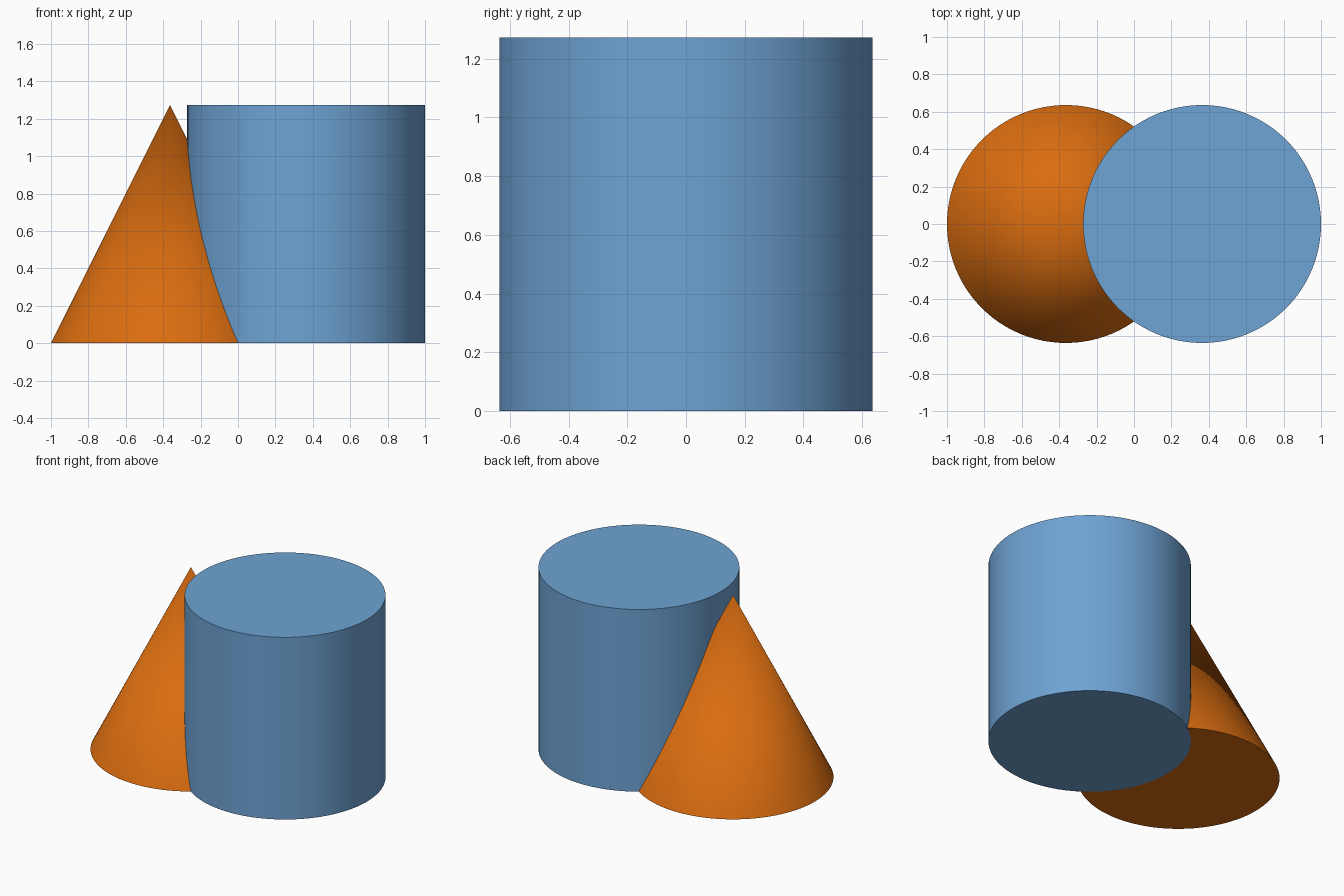
import bpy
import math

if "Cube" in bpy.data.objects:
    bpy.data.objects.remove(bpy.data.objects["Cube"])

R = 0.636      # radius of both solids
H = 1.273      # height of both solids
CX = 0.364     # distance of each axis from the centre
SIDES = 96


def finish(name, colour_name, colour):
    obj = bpy.context.object
    obj.name = name
    mat = bpy.data.materials.new(colour_name)
    mat.diffuse_color = (*colour, 1.0)
    mat.use_nodes = True
    mat.node_tree.nodes["Principled BSDF"].inputs["Base Color"].default_value = mat.diffuse_color
    obj.data.materials.append(mat)
    bpy.ops.object.shade_smooth_by_angle(angle=math.radians(30))
    return obj


# Blue cylinder on the right
bpy.ops.mesh.primitive_cylinder_add(vertices=SIDES, radius=R, depth=H,
                                    location=(CX, 0, H / 2))
finish("cylinder", "blue", (0.156, 0.366, 0.658))

# Orange cone on the left, its base a hair above the cylinder's base
LIFT = 0.001
bpy.ops.mesh.primitive_cone_add(vertices=SIDES, radius1=R, radius2=0, depth=H - LIFT,
                                location=(-CX, 0, (H + LIFT) / 2))
finish("cone", "orange", (0.70, 0.152, 0.005))
